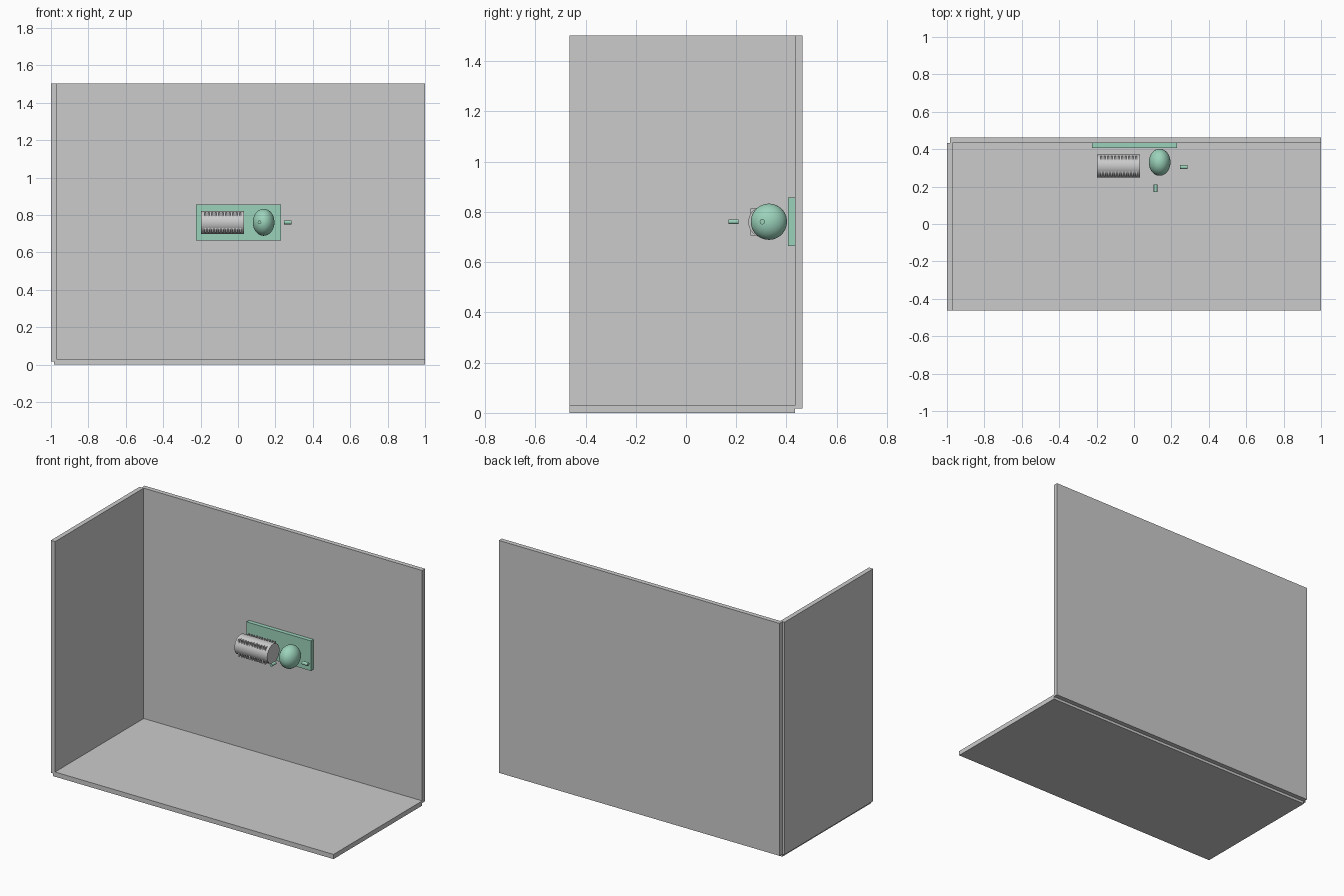
import bpy
from math import pi, radians

if "Cube" in bpy.data.objects:
    bpy.data.objects.remove(bpy.data.objects["Cube"])

green = bpy.data.materials.new("green")
green.diffuse_color = (0.33, 0.65, 0.5, 1)
green.use_nodes = True
green.node_tree.nodes["Principled BSDF"].inputs["Base Color"].default_value = green.diffuse_color


def finish(name, mat=None, smooth=False):
    ob = bpy.context.object
    ob.name = name
    bpy.ops.object.transform_apply(location=False, rotation=True, scale=True)
    if smooth:
        bpy.ops.object.shade_smooth_by_angle(angle=radians(35))
    if mat:
        ob.data.materials.append(mat)
    return ob


def box(name, x, y, z, mat=None):
    """Box given by its (min, max) range on each axis."""
    bpy.ops.mesh.primitive_cube_add(size=1, location=[sum(r) / 2 for r in (x, y, z)])
    bpy.context.object.scale = [r[1] - r[0] for r in (x, y, z)]
    return finish(name, mat)


def rod(name, centre, radius, length, rot, mat=None):
    bpy.ops.mesh.primitive_cylinder_add(vertices=48, radius=radius, depth=length,
                                        location=centre, rotation=rot)
    return finish(name, mat, True)


ALONG_X, ALONG_Y = (0, pi / 2, 0), (pi / 2, 0, 0)

# Room corner: floor and two walls
box("floor", (-0.985, 1), (-0.463, 0.433), (0, 0.03))
box("left_wall", (-1, -0.97), (-0.463, 0.433), (0.017, 1.503))
box("back_wall", (-0.985, 1), (0.433, 0.463), (0.017, 1.503))

# Plate fixed to the back wall
box("mounting_plate", (-0.225, 0.23), (0.407, 0.433), (0.665, 0.857), green)

# Drum with thin square fins whose corners poke through
rod("drum", (-0.083, 0.31, 0.76), 0.062, 0.232, ALONG_X)
for i in range(11):
    x = -0.174 + i * 0.0185
    box(f"drum_fin_{i + 1}", (x - 0.004, x + 0.004), (0.256, 0.364), (0.706, 0.814))

# Flattened bulb
bpy.ops.mesh.primitive_uv_sphere_add(segments=48, ring_count=24, radius=0.072,
                                     location=(0.137, 0.33, 0.761))
bpy.context.object.scale = (0.058 / 0.072, 1, 1)
finish("bulb", green, True)

# Small loose pins beside and in front of the bulb
rod("side_pin", (0.265, 0.304, 0.761), 0.0105, 0.04, ALONG_X, green)
rod("front_pin", (0.115, 0.19, 0.761), 0.0095, 0.04, ALONG_Y, green)
